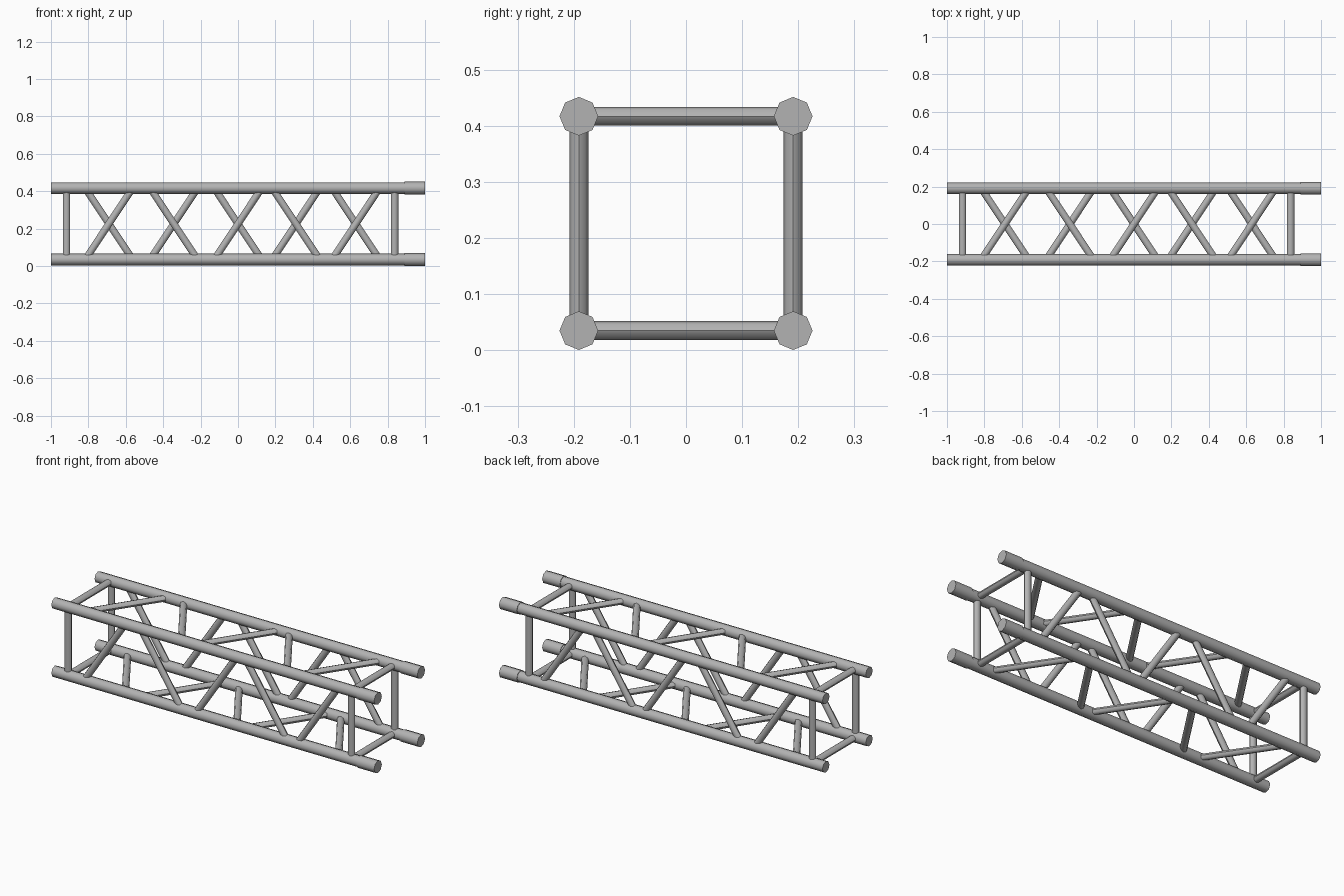
import bpy
import bmesh
import math
from mathutils import Vector, Matrix

cube = bpy.data.objects.get("Cube")
if cube:
    bpy.data.objects.remove(cube, do_unlink=True)

metal = bpy.data.materials.new("grey_metal")
metal.use_nodes = True
grey = (0.45, 0.45, 0.45, 1)
metal.diffuse_color = grey
metal.node_tree.nodes["Principled BSDF"].inputs["Base Color"].default_value = grey

HALF = 0.191           # half distance between chord axes
MID = 0.226            # height of the truss centre
CHORD_R, SLEEVE_R, BRACE_R = 0.031, 0.0345, 0.0168
STRETCH = 1.18         # braces are slightly wider along the length


def tube(name, a, b, radius, stretch=1.0):
    """Eight-sided smooth tube from a to b."""
    squash = Matrix.Diagonal((1 / stretch, 1, 1))
    a, b = squash @ Vector(a), squash @ Vector(b)
    axis = b - a
    bm = bmesh.new()
    bmesh.ops.create_cone(bm, cap_ends=True, segments=8, radius1=radius,
                          radius2=radius, depth=axis.length)
    turn = axis.to_track_quat('Z', 'Y').to_matrix().to_4x4()
    bm.transform(Matrix.Translation((a + b) / 2) @ turn)
    bm.transform(Matrix.Diagonal((stretch, 1, 1, 1)))
    mesh = bpy.data.meshes.new(name)
    bm.to_mesh(mesh)
    bm.free()
    mesh.materials.append(metal)
    obj = bpy.data.objects.new(name, mesh)
    bpy.context.collection.objects.link(obj)
    bpy.ops.object.select_all(action='DESELECT')
    obj.select_set(True)
    bpy.context.view_layer.objects.active = obj
    bpy.ops.object.shade_smooth_by_angle(angle=math.radians(50))


# Long chords with a thicker sleeve at one end
for side, y in (("right", -HALF), ("left", HALF)):
    for level, z in (("lower", MID - HALF), ("upper", MID + HALF)):
        tube(f"{level}_{side}_chord", (-1, y, z), (0.9, y, z), CHORD_R)
        tube(f"{level}_{side}_sleeve", (0.89, y, z), (1, y, z), SLEEVE_R)

# Each face: u runs across it from -1 to 1, start is where the zigzag begins
faces = {
    "front": (lambda x, u: (x, -HALF, MID + u * HALF), -1),
    "back": (lambda x, u: (x, HALF, MID + u * HALF), 1),
    "top": (lambda x, u: (x, u * HALF, MID + HALF), -1),
    "bottom": (lambda x, u: (x, u * HALF, MID - HALF), 1),
}
centres = (-0.69, -0.343, 0, 0.31, 0.63)
for name, (point, start) in faces.items():
    # Straight end braces
    for x in (-0.917, 0.837):
        tube(f"{name}_end_brace", point(x, -1), point(x, 1), BRACE_R, STRETCH)
    # Alternating diagonals
    for i, x in enumerate(centres):
        u = start * (-1) ** i
        tube(f"{name}_diagonal_brace", point(x - 0.127, u), point(x + 0.127, -u),
             BRACE_R, STRETCH)
